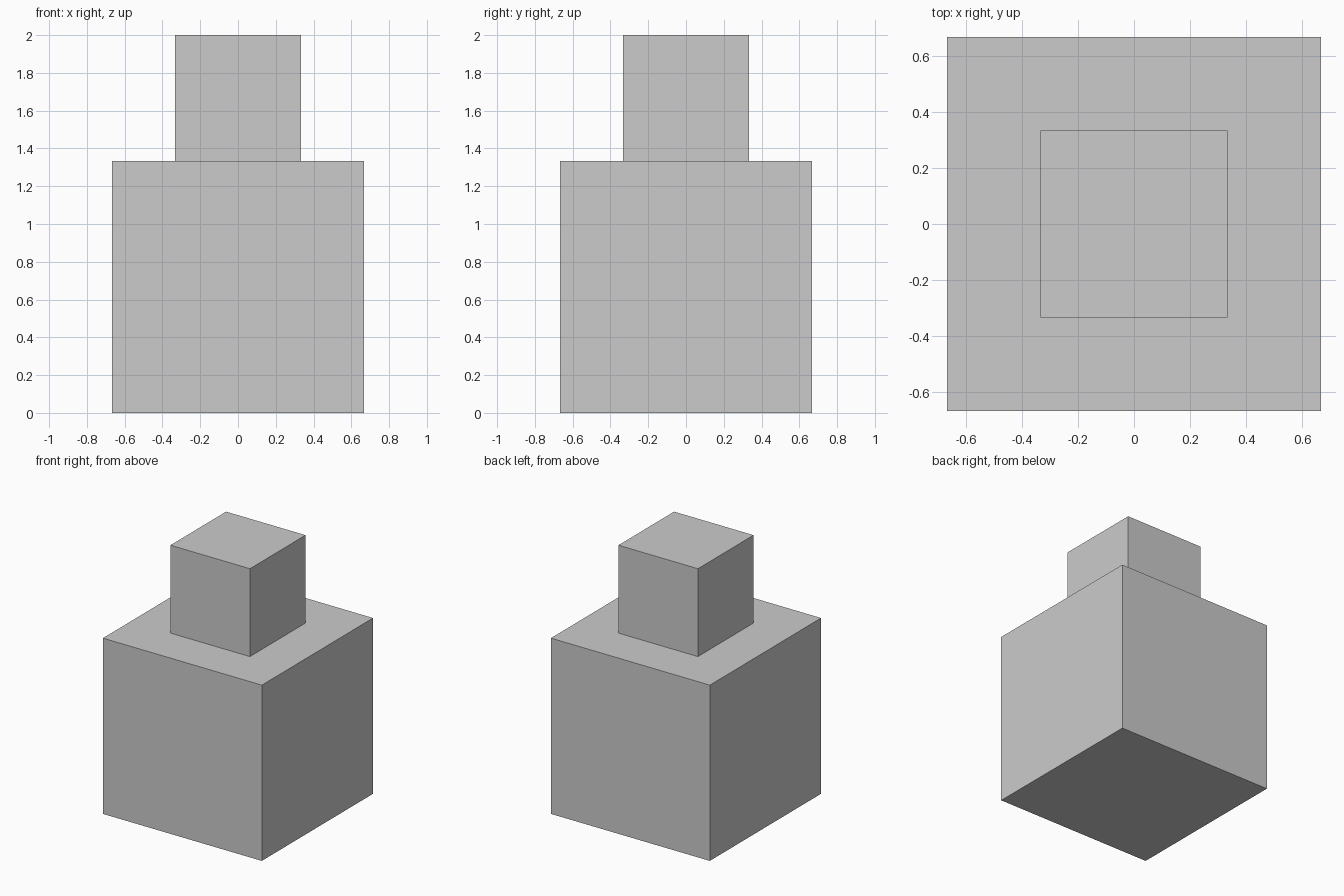
import bpy

if "Cube" in bpy.data.objects:
    bpy.data.objects.remove(bpy.data.objects["Cube"])

UNIT = 2 / 3  # edge of the small cube; the large cube is twice as big


def cube(name, size, base_z):
    """Add a cube centred in x and y, resting on base_z."""
    bpy.ops.mesh.primitive_cube_add(size=size, location=(0, 0, base_z + size / 2))
    bpy.context.object.name = name


# Large lower block
cube("base_block", 2 * UNIT, 0)

# Small block centred on top
cube("top_block", UNIT, 2 * UNIT)
